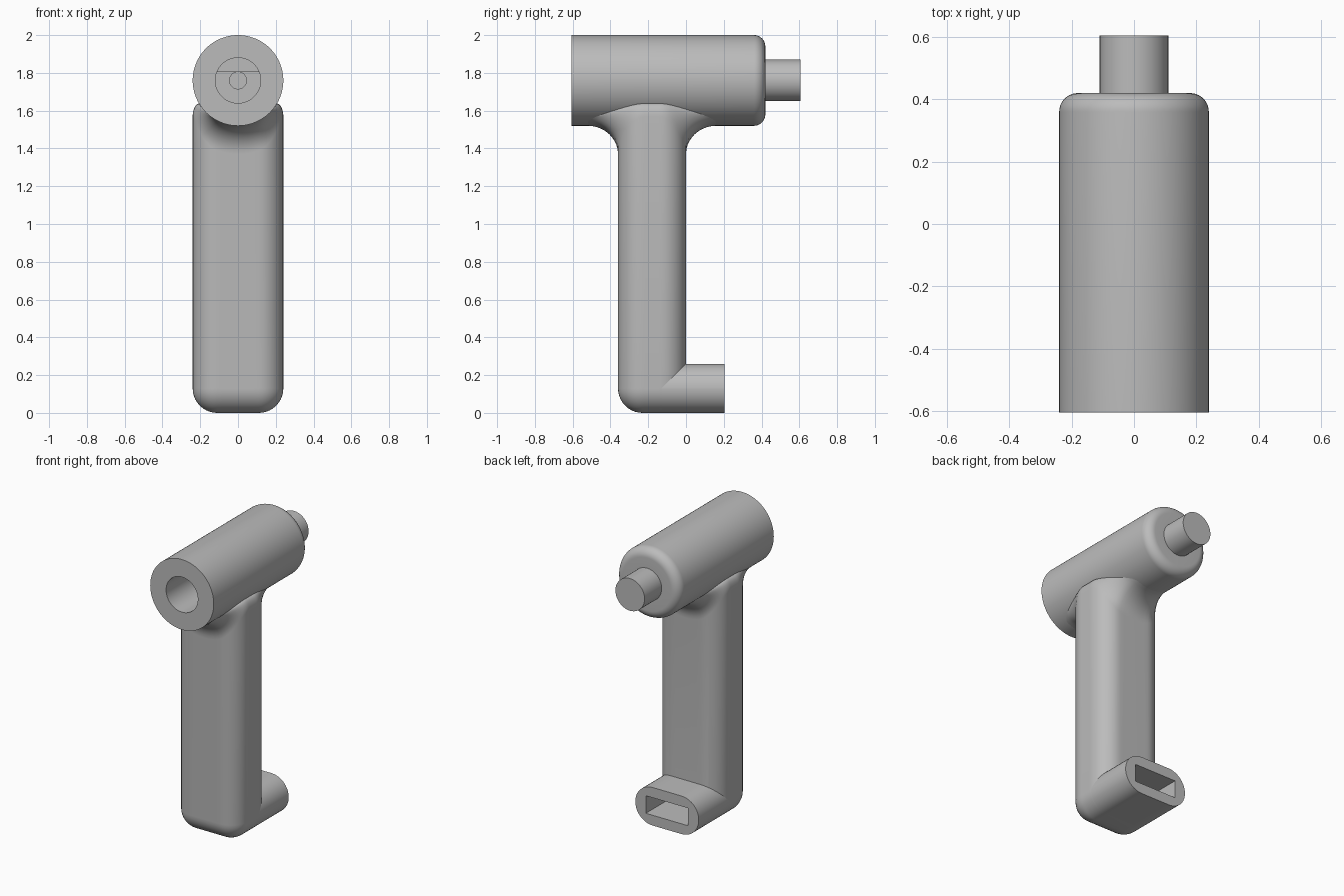
import bpy, bmesh, math
from mathutils import Vector

cube = bpy.data.objects.get("Cube")
if cube:
    bpy.data.objects.remove(cube, do_unlink=True)

AXIS_Z, BARREL_R = 1.76, 0.24     # barrel axis height and radius
HALF_W, HALF_D, ROUND = 0.24, 0.18, 0.13
GRIP_Y = -0.18                    # centre of the handle

grey = bpy.data.materials.new("grey_plastic")
grey.use_nodes = True
colour = (0.5, 0.5, 0.5, 1)
grey.diffuse_color = colour
grey.node_tree.nodes["Principled BSDF"].inputs["Base Color"].default_value = colour


def loft(name, rings):
    """Skin a list of equal-length rings and cap both ends."""
    bm = bmesh.new()
    rows = [[bm.verts.new(p) for p in ring] for ring in rings]
    n = len(rows[0])
    for a, b in zip(rows, rows[1:]):
        for i in range(n):
            j = (i + 1) % n
            bm.faces.new((a[i], a[j], b[j], b[i]))
    bm.faces.new(rows[0])
    bm.faces.new(rows[-1])
    bmesh.ops.remove_doubles(bm, verts=bm.verts, dist=1e-5)
    bmesh.ops.recalc_face_normals(bm, faces=bm.faces)
    mesh = bpy.data.meshes.new(name)
    bm.to_mesh(mesh)
    bm.free()
    mesh.materials.append(grey)
    obj = bpy.data.objects.new(name, mesh)
    bpy.context.collection.objects.link(obj)
    return obj


def lathe(name, profile, n=96):
    """Turn (radius, y) pairs around the barrel axis."""
    turns = [math.tau * i / n for i in range(n)]
    return loft(name, [[(r * math.cos(t), y, AXIS_Z + r * math.sin(t))
                        for t in turns] for r, y in profile])


def box(name, x, y0, y1, z0, z1):
    return loft(name, [[(-x, y0, z), (x, y0, z), (x, y1, z), (-x, y1, z)]
                       for z in (z0, z1)])


def rounded(hx, hy, r, arc=10, flat=8):
    """Rounded rectangle as (point, outward normal) pairs."""
    out = []
    for k, (sx, sy) in enumerate(((1, 1), (-1, 1), (-1, -1), (1, -1))):
        centre = Vector((sx * (hx - r), sy * (hy - r)))
        for i in range(arc + 1):
            t = (k + i / arc) * math.pi / 2
            nrm = Vector((math.cos(t), math.sin(t)))
            out.append((centre + nrm * r, nrm))
    full = []
    for (p, a), (q, b) in zip(out, out[1:] + out[:1]):
        full.append((p, a))
        if (a - b).length < 1e-4 and (p - q).length > 1e-4:
            full += [(p.lerp(q, i / flat), a) for i in range(1, flat)]
    return full


# Barrel with rounded rear edge and rear stub
edge = 0.06
steps = [math.pi / 2 * i / 10 for i in range(11)]
corner = [(BARREL_R - edge + edge * math.cos(t), 0.42 - edge + edge * math.sin(t))
          for t in steps]
barrel = lathe("barrel", [(BARREL_R, -0.605)] + corner + [(0.11, 0.42)])
stub = lathe("rear_stub", [(0.11, 0.38), (0.11, 0.605)])

# Handle: domed bottom, straight wall, flared top blending into the barrel
section = rounded(HALF_W, HALF_D, ROUND)
rings = []
for t in steps:
    inset, z = ROUND * (1 - math.sin(t)), ROUND * (1 - math.cos(math.pi / 2 - t))
    z = ROUND * (1 - math.cos(t))
    rings.append([(p.x - n.x * inset, GRIP_Y + p.y - n.y * inset, z)
                  for p, n in section])
for t in steps:
    ring = []
    for p, n in section:
        w = n.y ** 2
        x_end = p.x * 0.86
        z_end = AXIS_Z - math.sqrt(BARREL_R ** 2 - x_end ** 2)
        rise = 0.15 * w + 0.07 * (1 - w)
        out = 1 - math.cos(t)
        ring.append((p.x + (x_end - p.x) * out,
                     GRIP_Y + p.y + math.copysign(0.16 * w, n.y) * out,
                     z_end - rise * (1 - math.sin(t))))
    rings.append(ring)
rings.append([(x * 0.9, y, AXIS_Z - 0.05) for x, y, z in rings[-1]])
handle = loft("handle", rings)

# Foot pointing backwards
foot_section = rounded(HALF_W, 0.13, 0.1299)
foot = loft("foot", [[(p.x, y, 0.13 + p.y) for p, n in foot_section]
                     for y in (-0.13, 0.205)])

# Hollow passages
bore = lathe("bore_cutter", [(0.12, -0.8), (0.12, -0.25)])
pin_hole = lathe("pin_hole_cutter", [(0.045, -0.2), (0.045, 0.3)], 48)
channel = box("channel_cutter", 0.16, -0.26, -0.1, 0.07, 1.805)
slot = box("slot_cutter", 0.16, -0.2, 0.4, 0.07, 0.19)
cutters = (bore, pin_hole, channel, slot)

for part, tools in ((barrel, (bore, pin_hole, channel)),
                    (handle, (bore, channel, slot)),
                    (foot, (channel, slot)), (stub, ())):
    bpy.ops.object.select_all(action="DESELECT")
    bpy.context.view_layer.objects.active = part
    part.select_set(True)
    for tool in tools:
        mod = part.modifiers.new("cut", "BOOLEAN")
        mod.operation = "DIFFERENCE"
        mod.solver = "EXACT"
        mod.object = tool
        bpy.ops.object.modifier_apply(modifier=mod.name)
    bpy.ops.object.shade_smooth_by_angle(angle=math.radians(30))

for cutter in cutters:
    bpy.data.objects.remove(cutter, do_unlink=True)
